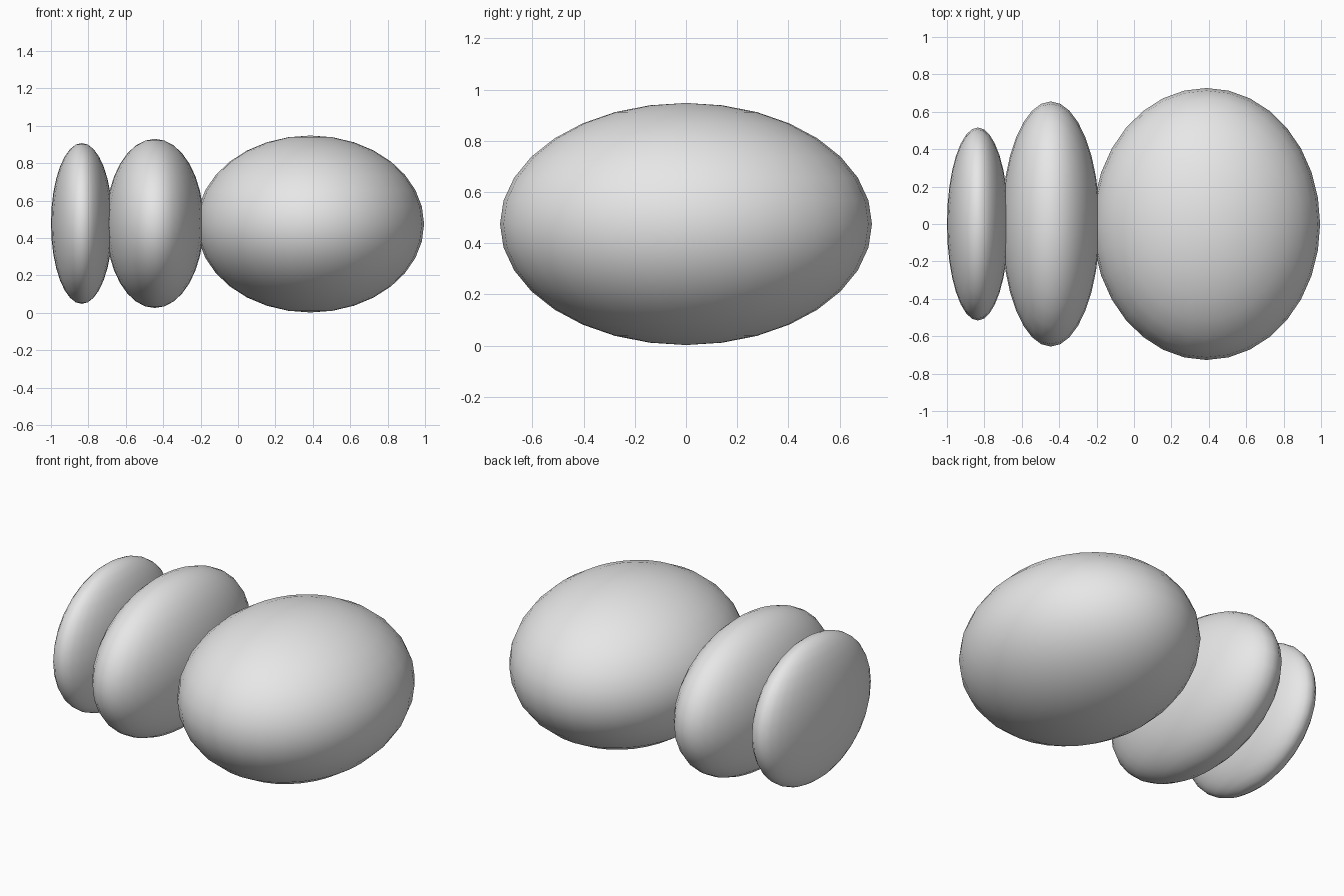
import bpy

# Remove the default cube only
cube = bpy.data.objects.get("Cube")
if cube:
    bpy.data.objects.remove(cube, do_unlink=True)

# Single grey material
grey = bpy.data.materials.new("plain grey")
grey.use_nodes = True
colour = (0.8, 0.8, 0.8, 1.0)
grey.diffuse_color = colour
grey.node_tree.nodes["Principled BSDF"].inputs["Base Color"].default_value = colour


def ellipsoid(name, centre, radii):
    """Smooth stretched sphere given its centre and three radii."""
    bpy.ops.mesh.primitive_uv_sphere_add(segments=32, ring_count=16, radius=1, location=centre)
    obj = bpy.context.object
    obj.name = name
    obj.scale = radii
    bpy.ops.object.transform_apply(location=False, rotation=False, scale=True)
    bpy.ops.object.shade_smooth()
    obj.data.materials.append(grey)
    return obj


# Three overlapping lobes in a row along x
ellipsoid("large_body", (0.387, 0, 0.475), (0.608, 0.727, 0.473))
ellipsoid("middle_segment", (-0.445, 0, 0.478), (0.262, 0.655, 0.452))
ellipsoid("small_end_segment", (-0.835, 0, 0.478), (0.165, 0.516, 0.43))
